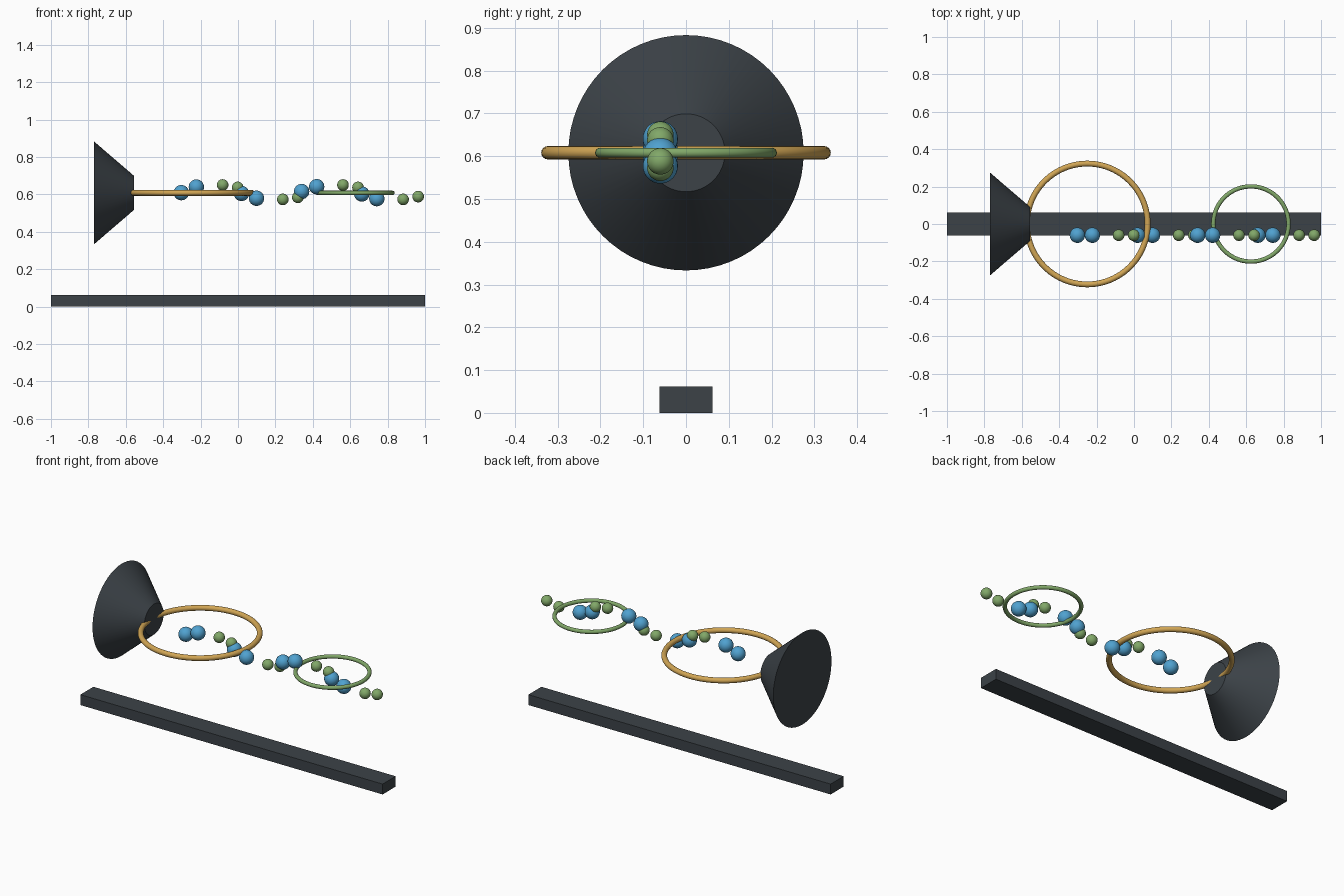
import bpy
import math

if "Cube" in bpy.data.objects:
    bpy.data.objects.remove(bpy.data.objects["Cube"], do_unlink=True)


def material(name, color):
    mat = bpy.data.materials.new(name)
    mat.use_nodes = True
    mat.diffuse_color = (*color, 1)
    mat.node_tree.nodes["Principled BSDF"].inputs["Base Color"].default_value = (*color, 1)
    return mat


charcoal = material("charcoal", (0.045, 0.055, 0.064))
gold = material("gold", (0.64, 0.38, 0.09))
blue = material("blue", (0.08, 0.36, 0.63))
green = material("green", (0.22, 0.39, 0.14))

AXIS_Z = 0.608
BALL_Y = -0.06


def finish(name, mat, smooth=True):
    obj = bpy.context.object
    obj.name = name
    obj.data.materials.append(mat)
    if smooth:
        bpy.ops.object.shade_smooth_by_angle(angle=math.radians(35))
    return obj


def ring(name, x, major, minor, mat):
    bpy.ops.mesh.primitive_torus_add(location=(x, 0, AXIS_Z), major_radius=major,
                                     minor_radius=minor, major_segments=96, minor_segments=16)
    finish(name, mat)


def ball_chain(name, start, heights, radius, mat):
    # balls come in pairs, with two empty steps between pairs
    for i, z in enumerate(heights):
        step = i + 2 * (i // 2)
        bpy.ops.mesh.primitive_uv_sphere_add(segments=32, ring_count=16, radius=radius,
                                             location=(start + 0.0804 * step, BALL_Y, z))
        finish(f"{name}_{i + 1}", mat)


# Base bar
bpy.ops.mesh.primitive_cube_add(size=1, location=(0, 0, 0.031))
bpy.context.object.scale = (2, 0.123, 0.062)
bpy.ops.object.transform_apply(location=False, rotation=False, scale=True)
finish("base_bar", charcoal, smooth=False)

# Flared horn, wide end towards -x
bpy.ops.mesh.primitive_cone_add(vertices=64, radius1=0.275, radius2=0.091, depth=0.214,
                                location=(-0.663, 0, AXIS_Z), rotation=(0, math.pi / 2, 0))
finish("horn", charcoal)

# Flat rings
ring("large_ring", -0.25, 0.323, 0.0155, gold)
ring("small_ring", 0.625, 0.201, 0.0115, green)

# Wavy rows of balls
ball_chain("blue_ball", -0.303, (0.609, 0.639, 0.605, 0.579, 0.615, 0.641, 0.602, 0.577), 0.041, blue)
ball_chain("green_ball", -0.082, (0.65, 0.637, 0.573, 0.584, 0.65, 0.637, 0.573, 0.588), 0.031, green)
